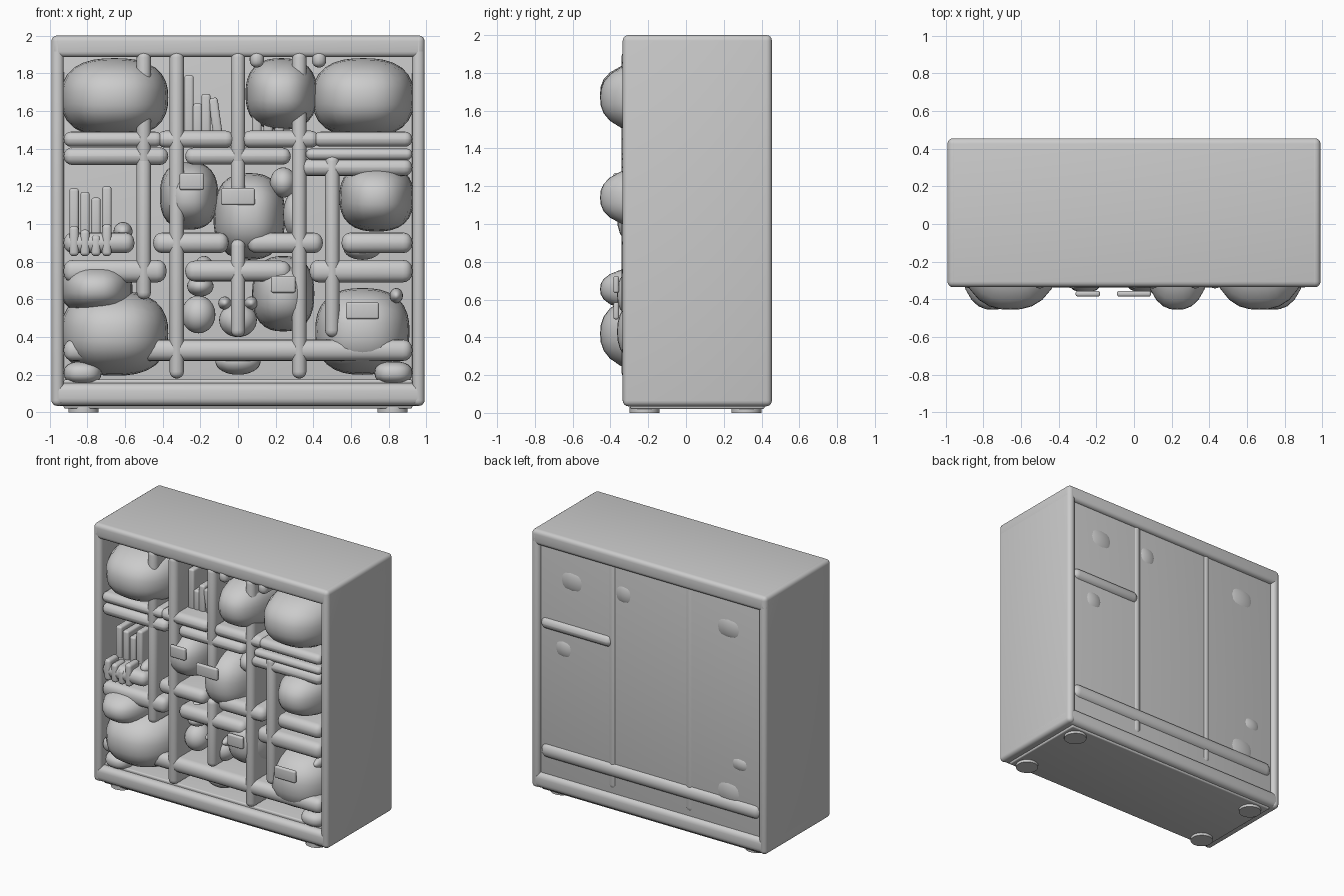
import bpy, bmesh, math
from mathutils import Vector

old = bpy.data.objects.get("Cube")
if old:
    bpy.data.objects.remove(old)

GREY = (0.6, 0.6, 0.6, 1)
mat = bpy.data.materials.new("plain grey")
mat.use_nodes = True
mat.diffuse_color = GREY
mat.node_tree.nodes["Principled BSDF"].inputs["Base Color"].default_value = GREY


def finish(bm, name, location, angle=35):
    mesh = bpy.data.meshes.new(name)
    bm.normal_update()
    bm.to_mesh(mesh)
    bm.free()
    mesh.materials.append(mat)
    ob = bpy.data.objects.new(name, mesh)
    ob.location = location
    bpy.context.collection.objects.link(ob)
    bpy.ops.object.select_all(action='DESELECT')
    ob.select_set(True)
    bpy.context.view_layer.objects.active = ob
    bpy.ops.object.shade_smooth_by_angle(angle=math.radians(angle))
    return ob


def board(name, x_span, y_span, z_span, radius):
    """Box between limits with rounded edges."""
    spans = (x_span, y_span, z_span)
    size = [max(s) - min(s) for s in spans]
    bm = bmesh.new()
    bmesh.ops.create_cube(bm, size=1)
    bmesh.ops.scale(bm, vec=size, verts=bm.verts)
    bmesh.ops.bevel(bm, geom=bm.edges[:], offset=min(radius, min(size) * 0.49),
                    segments=4, profile=0.5, affect='EDGES')
    return finish(bm, name, [sum(s) / 2 for s in spans])


def around(middle, half):
    return (middle - half, middle + half)


def sack(name, x, z, rx, rz, depth, power=2.5):
    """Plump, slightly boxy cushion between two depths."""
    near, far = depth
    radii = (rx, (far - near) / 2, rz)
    bm = bmesh.new()
    bmesh.ops.create_cube(bm, size=2)
    bmesh.ops.subdivide_edges(bm, edges=bm.edges[:], cuts=7, use_grid_fill=True)
    for v in bm.verts:
        d = Vector([math.tan(c * math.pi / 4) for c in v.co])
        d /= sum(abs(c) ** power for c in d) ** (1 / power)
        v.co = [c * r for c, r in zip(d, radii)]
    return finish(bm, name, (x, (near + far) / 2, z), 50)


# Outer case
FRONT, BACK = -0.335, 0.455
WALL, EDGE = 0.925, 0.99
INSIDE, PANEL, FLUSH = 0.4, 0.425, 0.45
TOP, BASE, PLINTH = 2, 0.035, 0.155
case = (FRONT, BACK)
width = (-EDGE, EDGE)
board("left_wall", (WALL, EDGE), case, (BASE, TOP), 0.03)
board("right_wall", (-EDGE, -WALL), case, (BASE, TOP), 0.03)
board("top_board", width, case, (TOP - 0.115, TOP), 0.03)
board("bottom_board", width, case, (BASE, PLINTH), 0.04)
board("base_plate", (-WALL, WALL), (FRONT + 0.04, BACK - 0.04), (0.02, 0.1), 0.01)
board("back_panel", (-WALL, WALL), (INSIDE, PANEL), (PLINTH - 0.02, TOP - 0.1), 0.001)
board("floor_panel", (-WALL, WALL), (FRONT + 0.05, INSIDE), (0.14, 0.175), 0.01)

# Round feet
for x in (-0.82, 0.82):
    for y in (-0.22, 0.32):
        bm = bmesh.new()
        bmesh.ops.create_cone(bm, cap_ends=True, segments=24,
                              radius1=0.08, radius2=0.08, depth=0.03)
        finish(bm, "foot", (x, y, 0.015))

# Upright dividers
MAIN, WING = 0.325, 0.5
HEAD, UPPER, LOWER = 1.92, 1.37, 0.92


def upright(name, x, low, high, back=INSIDE):
    board(name, around(x, 0.038), (FRONT - 0.007, back), (low, high), 0.037)


for side in (-1, 1):
    upright("main_divider", side * MAIN, 0.18, HEAD, PANEL + 0.008)
upright("right_divider", -WING, 0.6, UPPER)
upright("top_right_divider", -WING, 1.3, HEAD)
upright("left_divider", WING, 0.4, UPPER)
upright("top_middle_divider", 0, 1.3, HEAD)
upright("middle_divider", 0, 1, UPPER)
upright("lower_middle_divider", 0, 0.4, LOWER)
for x in (0.1, 0.43):
    upright("short_peg", x, 1.83, HEAD, 0)


# Shelves: each row has wings by the walls and spans in the middle
def shelf(name, start, end, z, half, back=INSIDE):
    board(name, (min(start, end), max(start, end)), (FRONT - 0.003, back),
          around(z, half), 0.05)


for side in (-1, 1):
    wall = side * WALL
    shelf("top_wing_shelf", side * 0.4, wall, 1.45, 0.04)
    shelf("top_inner_shelf", side * 0.02, side * 0.43, 1.45, 0.045)
    shelf("middle_wing_shelf", side * 0.55, wall, 0.9, 0.055)
    shelf("middle_inner_shelf", side * 0.05, side * 0.45, 0.9, 0.055)
    shelf("lower_wing_shelf", side * 0.38, wall, 0.75, 0.06)
shelf("upper_right_shelf", -WALL, -0.37, 1.36, 0.047)
shelf("upper_left_shelf", 0.36, WALL, UPPER, 0.03)
shelf("upper_left_rail", MAIN, WALL, 1.3, 0.045, FLUSH)
shelf("upper_centre_shelf", -0.28, 0.28, 1.36, 0.045)
shelf("lower_centre_shelf", -0.28, 0.28, 0.75, 0.055)
shelf("bottom_rail", -WALL, WALL, 0.33, 0.057, FLUSH)

# Large sacks reaching through the full depth
FULL = (-0.455, 0.437)
sack("top_right_sack", -0.655, 1.67, 0.285, 0.21, FULL)
sack("top_left_sack", 0.665, 1.67, 0.27, 0.21, FULL)
sack("top_middle_sack", 0.23, 1.69, 0.19, 0.19, FULL)
sack("middle_left_sack", 0.735, 1.14, 0.197, 0.18, FULL)
sack("bottom_right_sack", -0.655, 0.42, 0.285, 0.225, FULL)
sack("stacked_right_sack", -0.75, 0.655, 0.19, 0.135, FULL)

# Sacks with a tag on the front
TAGGED = (-0.365, 0.38)


def tag(name, x, z, half):
    board(name, around(x, half), (-0.385, -0.355), around(z, 0.045), 0.012)


sack("small_centre_sack", -0.26, 1.15, 0.155, 0.18, TAGGED)
tag("small_centre_tag", -0.245, 1.225, 0.065)
sack("large_centre_sack", 0.06, 1.04, 0.19, 0.23, TAGGED)
tag("large_centre_tag", 0, 1.145, 0.09)
sack("lower_centre_sack", 0.24, 0.63, 0.165, 0.2, TAGGED)
tag("lower_centre_tag", 0.24, 0.68, 0.065)
sack("bottom_left_sack", 0.66, 0.43, 0.25, 0.23, TAGGED)
tag("bottom_left_tag", 0.66, 0.54, 0.088)


# Small ornaments inside the compartments
def ornament(name, x, z, rx, rz):
    sack(name, x, z, rx, rz, (-0.28, -0.08), 2)


ornament("figure_body", -0.21, 0.52, 0.09, 0.1)
ornament("figure_head", -0.2, 0.67, 0.07, 0.055)
ornament("figure_hat", -0.18, 0.77, 0.05, 0.06)
ornament("round_jar", 0, 0.49, 0.1, 0.09)
for side in (-1, 1):
    ornament("jar_handle", side * 0.07, 0.58, 0.035, 0.035)
    sack("corner_cushion", side * 0.825, 0.21, 0.1, 0.06, (FRONT, -0.1))
ornament("floor_ball", 0, 0.27, 0.12, 0.07)
ornament("doll_head", 0.24, 1.22, 0.07, 0.08)
ornament("doll_body", 0.3, 1.05, 0.06, 0.12)
ornament("left_cushion", 0.66, 0.87, 0.1, 0.06)
ornament("left_bead", 0.84, 0.62, 0.035, 0.04)
ornament("shelf_ball", -0.61, 0.96, 0.05, 0.05)


# Books standing on the shelves, with clips at the shelf front
def book(x, low, high):
    return board("book", around(x, 0.025), (-0.2, 0.08), (low, high), 0.015)


for i, height in enumerate((1.19, 1.17, 1.14, 1.2)):
    x = -0.87 + i * 0.058
    book(x, LOWER, height)
    board("shelf_clip", around(x, 0.025), (FRONT - 0.006, -0.22),
          (0.83, height - 0.2), 0.02)
for i, height in enumerate((1.79, 1.64, 1.69)):
    book(-0.26 + i * 0.045, 1.47, height)
    book(0.1 + i * 0.06, 1.47, 1.65)
leaning_book = book(-0.12, 1.47, 1.67)
leaning_book.rotation_euler.y = -0.14
